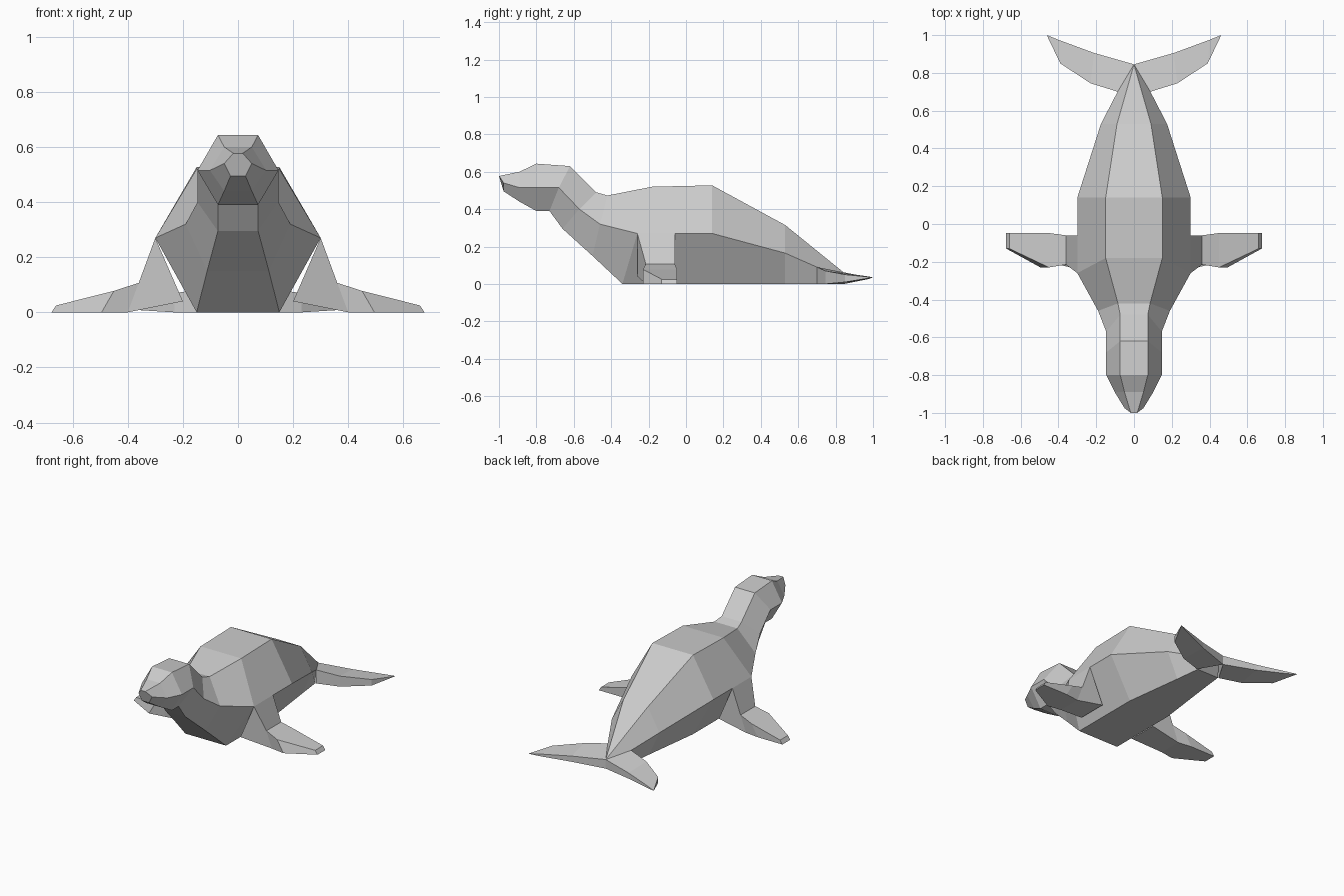
import bpy, bmesh


def loft(name, rings, mirror=False):
    """Skin a chain of equal-length point rings, cap both ends, keep flat faces."""
    bm = bmesh.new()
    loops = [[bm.verts.new(p) for p in ring] for ring in rings]
    n = len(loops[0])
    for a, b in zip(loops, loops[1:]):
        for i in range(n):
            j = (i + 1) % n
            bm.faces.new((a[i], a[j], b[j], b[i]))
    bm.faces.new(loops[0])
    bm.faces.new(loops[-1])
    bmesh.ops.remove_doubles(bm, verts=bm.verts, dist=0.0005)
    bmesh.ops.recalc_face_normals(bm, faces=bm.faces)
    mesh = bpy.data.meshes.new(name)
    bm.to_mesh(mesh)
    bm.free()
    obj = bpy.data.objects.new(name, mesh)
    bpy.context.collection.objects.link(obj)
    if mirror:
        mod = obj.modifiers.new("mirror", 'MIRROR')
        mod.use_mirror_merge = False
    return obj


# Body, nose to tail: six-sided sections given as back, flank and belly points
sections = [
    ((0.017, -1.00, 0.577), (0.050, -0.975, 0.54), (0.027, -0.975, 0.495)),
    ((0.050, -0.89, 0.60), (0.102, -0.89, 0.515), (0.050, -0.89, 0.44)),
    ((0.073, -0.80, 0.643), (0.147, -0.80, 0.515), (0.073, -0.80, 0.39)),
    ((0.073, -0.62, 0.63), (0.147, -0.68, 0.515), (0.073, -0.73, 0.39)),
    ((0.073, -0.48, 0.49), (0.147, -0.57, 0.40), (0.073, -0.66, 0.295)),
    ((0.085, -0.42, 0.473), (0.190, -0.46, 0.32), (0.112, -0.50, 0.15)),
    ((0.150, -0.18, 0.52), (0.300, -0.26, 0.27), (0.150, -0.34, 0.0)),
    ((0.150, 0.14, 0.527), (0.300, 0.14, 0.27), (0.150, 0.14, 0.0)),
    ((0.090, 0.53, 0.315), (0.175, 0.53, 0.165), (0.100, 0.53, 0.0)),
    ((0.000, 0.845, 0.06), (0.087, 0.70, 0.09), (0.080, 0.70, 0.0)),
]
body = [list(s) + [(-x, y, z) for x, y, z in reversed(s)] for s in sections]
loft("body", body)

# Front flippers: top x, top z, bottom x, bottom z, front y, back y
flipper = [
    (0.30, 0.27, 0.20, 0.04, -0.26, -0.06),
    (0.36, 0.107, 0.40, 0.0, -0.215, -0.06),
    (0.45, 0.078, 0.495, 0.0, -0.23, -0.048),
    (0.66, 0.025, 0.677, 0.0, -0.13, -0.048),
]
loft("front_flippers",
     [[(xt, yf, zt), (xt, yb, zt), (xb, yb, zb), (xb, yf, zb)]
      for xt, zt, xb, zb, yf, yb in flipper], mirror=True)

# Tail flukes: leading edge (x, y, top z), trailing edge (x, y, top z), bottom z
fluke = [
    ((0.085, 0.70, 0.09), (0.0, 0.845, 0.06), 0.0),
    ((0.23, 0.745, 0.07), (0.21, 0.905, 0.05), 0.0),
    ((0.39, 0.85, 0.05), (0.40, 0.975, 0.04), 0.01),
    ((0.462, 1.0, 0.035), (0.462, 1.0, 0.035), 0.035),
]
loft("tail_flukes",
     [[a, b, (b[0], b[1], max(zb, 0.2 * (b[1] - 0.845) if b[0] else 0)), (a[0], a[1], zb)]
      for a, b, zb in fluke], mirror=True)
